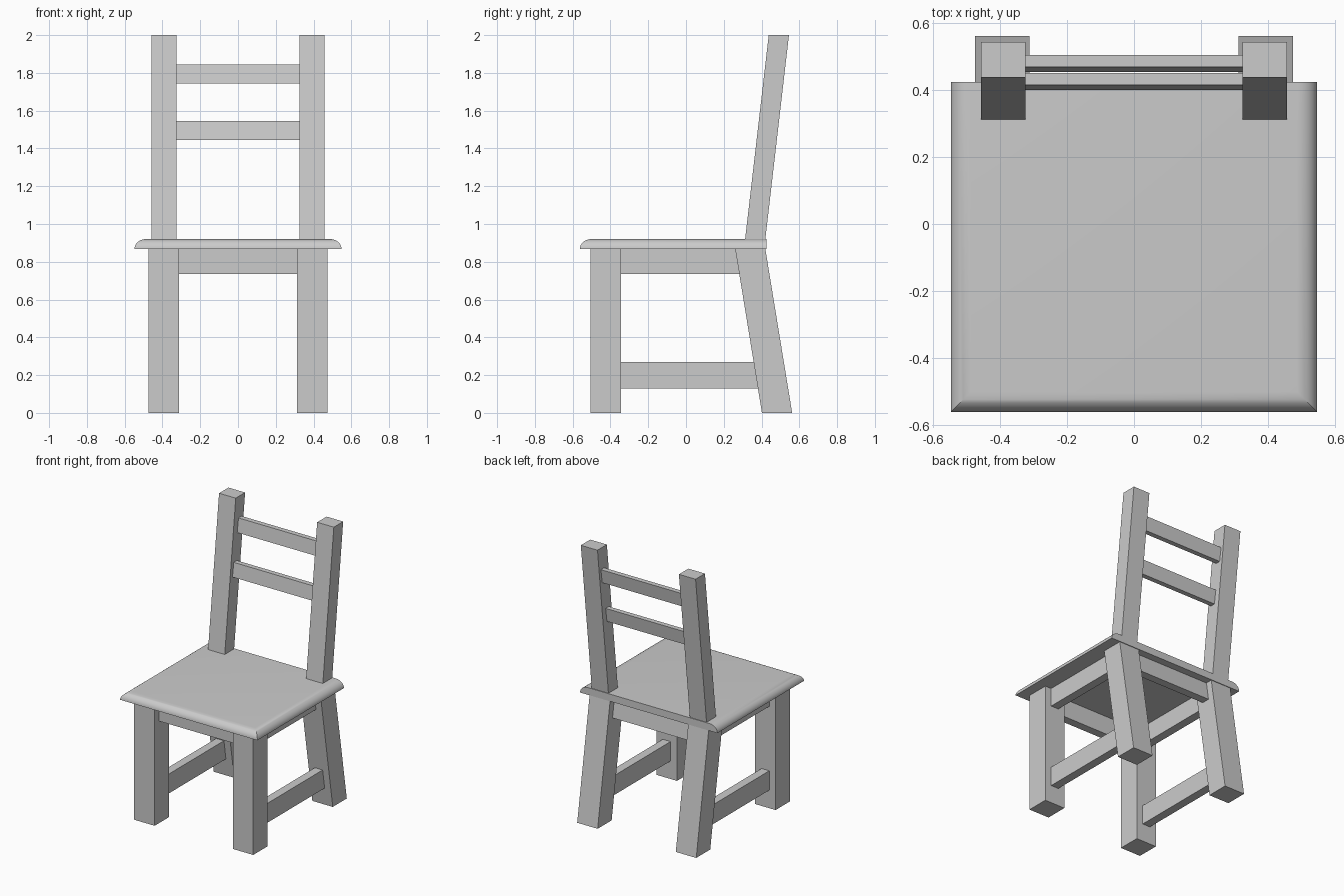
import bpy, bmesh, math

if "Cube" in bpy.data.objects:
    bpy.data.objects.remove(bpy.data.objects["Cube"])


def finish(name, bm, smooth=False):
    bmesh.ops.recalc_face_normals(bm, faces=bm.faces)
    me = bpy.data.meshes.new(name)
    bm.to_mesh(me)
    bm.free()
    if smooth:
        me.shade_smooth()
        me.set_sharp_from_angle(angle=math.radians(30))
    ob = bpy.data.objects.new(name, me)
    bpy.context.collection.objects.link(ob)
    return ob


def loft(name, rings, smooth=False):
    """Closed skin through rings of equal point count."""
    bm = bmesh.new()
    loops = [[bm.verts.new(p) for p in r] for r in rings]
    n = len(loops[0])
    for a, b in zip(loops, loops[1:]):
        for i in range(n):
            j = (i + 1) % n
            bm.faces.new((a[i], a[j], b[j], b[i]))
    bm.faces.new(loops[0])
    bm.faces.new(loops[-1])
    return finish(name, bm, smooth)


def beam(name, x0, x1, low, high):
    """Beam spanning x0..x1; low and high are (z, front y, back y)."""
    (z0, f0, b0), (z1, f1, b1) = low, high
    prof = [(f0, z0), (b0, z0), (b1, z1), (f1, z1)]
    loft(name, [[(x, y, z) for y, z in prof] for x in (x0, x1)])


def leg_front(z):
    """Front edge of the splayed back leg at height z."""
    return 0.402 - 0.163 * z


SEAT_Z, TOP_Z = 0.868, 0.92

# Seat: rounded on the front and sides, cut square at the back
rings = []
for k in range(9):
    t = math.radians(90 * k / 8)
    d = 0.06 * (1 - math.cos(t))
    z = SEAT_Z + (TOP_Z - SEAT_Z) * math.sin(t)
    x, y = 0.548 - d, -0.562 + d
    rings.append([(-x, y, z), (x, y, z), (x, 0.425, z), (-x, 0.425, z)])
loft("seat", rings, smooth=True)

# Legs, back posts, side aprons and stretchers, mirrored left and right
for s, side in ((-1, "left"), (1, "right")):
    beam(f"front_leg_{side}", s * 0.312, s * 0.475,
         (0, -0.505, -0.343), (SEAT_Z, -0.505, -0.343))
    beam(f"back_leg_{side}", s * 0.312, s * 0.475,
         (0, leg_front(0), 0.562), (SEAT_Z, leg_front(SEAT_Z), 0.42))
    beam(f"back_post_{side}", s * 0.325, s * 0.458,
         (TOP_Z, 0.313, 0.42), (2, 0.438, 0.545))
    for name, z0, z1 in (("side_apron", 0.735, SEAT_Z), ("stretcher", 0.13, 0.27)):
        beam(f"{name}_{side}", s * 0.363, s * 0.425,
             (z0, -0.343, leg_front(z0)), (z1, -0.343, leg_front(z1)))

# Front and back aprons under the seat
beam("front_apron", -0.312, 0.312, (0.735, -0.453, -0.393), (SEAT_Z, -0.453, -0.393))
beam("back_apron", -0.312, 0.312,
     *[(z, leg_front(z) + 0.05, leg_front(z) + 0.11) for z in (0.735, SEAT_Z)])

# Back slats, leaning with the posts
beam("lower_slat", -0.325, 0.325, (1.445, 0.401, 0.437), (1.545, 0.416, 0.452))
beam("upper_slat", -0.325, 0.325, (1.745, 0.455, 0.491), (1.845, 0.470, 0.506))
